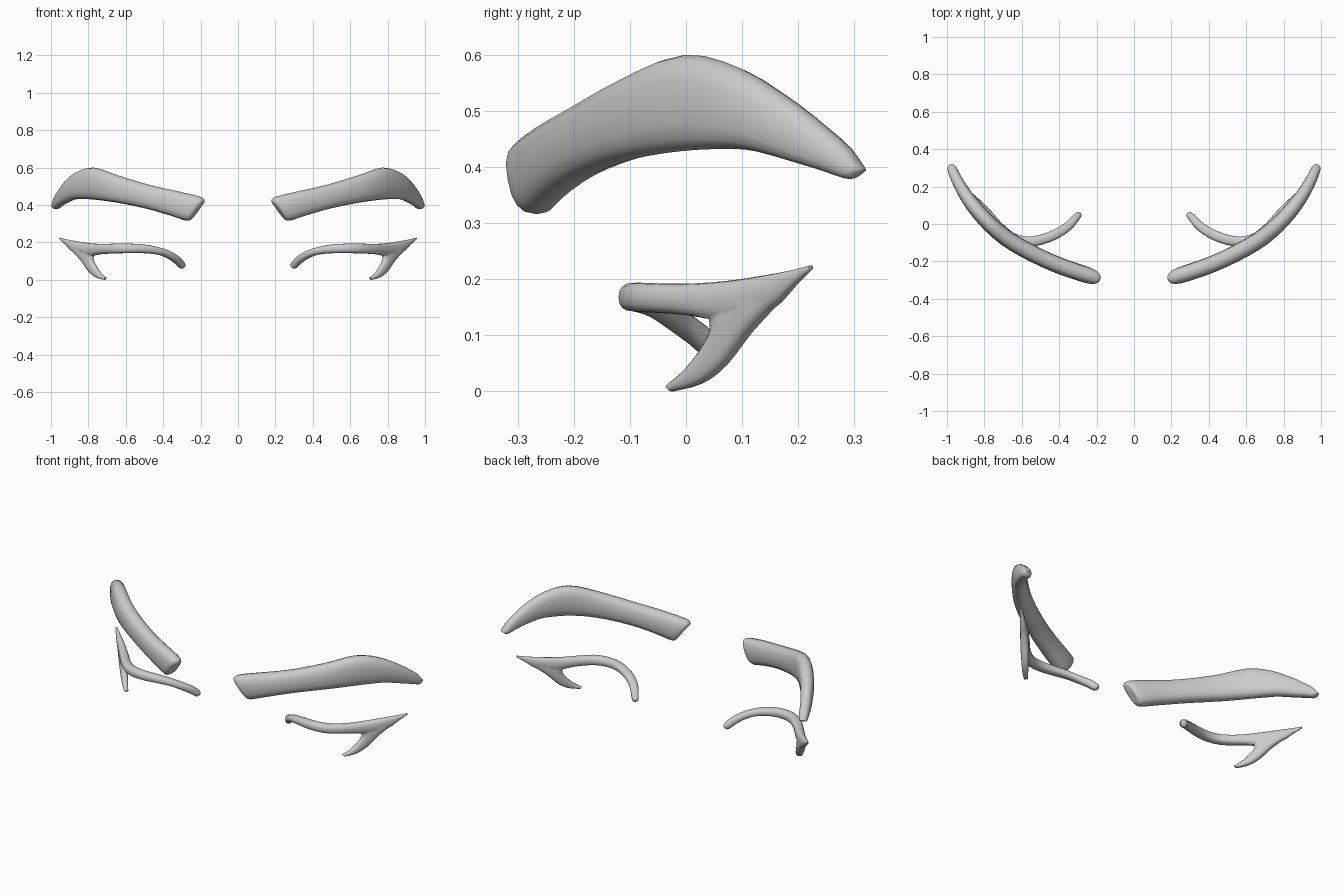
import bpy, bmesh, math
from mathutils import Vector

if "Cube" in bpy.data.objects:
    bpy.data.objects.remove(bpy.data.objects["Cube"])

# plan-view curves (x, y) that the parts follow
BROW_PATH = [(0.15, -0.305), (0.22, -0.283), (0.4, -0.222), (0.55, -0.154), (0.68, -0.078),
             (0.78, 0.008), (0.88, 0.125), (0.94, 0.222), (0.98, 0.31), (1.0, 0.355)]
LASH_PATH = [(0.27, 0.075), (0.3, 0.045), (0.35, -0.01), (0.42, -0.055), (0.5, -0.085), (0.57, -0.094),
             (0.65, -0.075), (0.72, -0.018), (0.78, 0.05), (0.85, 0.125), (0.95, 0.22), (0.97, 0.238)]


def spline(a, b, c, d, t):
    return [0.5 * (2 * q + (r - p) * t + (2 * p - 5 * q + 4 * r - s) * t * t
            + (3 * q - p - 3 * r + s) * t ** 3) for p, q, r, s in zip(a, b, c, d)]


def path_y(path, x):
    n = len(path)
    i = 0
    while i < n - 2 and path[i + 1][0] < x:
        i += 1
    slope = lambda k: ((path[min(k + 1, n - 1)][1] - path[max(k - 1, 0)][1])
                       / (path[min(k + 1, n - 1)][0] - path[max(k - 1, 0)][0]))
    (x0, y0), (x1, y1) = path[i], path[i + 1]
    h = x1 - x0
    t = (x - x0) / h
    return ((2 * t**3 - 3 * t**2 + 1) * y0 + (t**3 - 2 * t**2 + t) * h * slope(i)
            + (3 * t**2 - 2 * t**3) * y1 + (t**3 - t**2) * h * slope(i + 1))


def strand(name, path, sections, steps=3, sides=16, power=0.8):
    """Loft rounded sections (x_top, z_top, x_bottom, z_bottom, thickness) along a plan curve."""
    n = len(sections)
    rows = []
    for i in range(n - 1):
        quad = [sections[max(0, min(n - 1, i + k))] for k in (-1, 0, 1, 2)]
        rows += [spline(*quad, s / steps) for s in range(steps)]
    rows.append(sections[-1])
    bm = bmesh.new()
    rings = []
    for xt, zt, xb, zb, th in rows:
        ring = []
        for k in range(sides):
            a = math.tau * k / sides
            c, s = math.cos(a), math.sin(a)
            u = 0.5 + 0.5 * math.copysign(abs(c) ** power, c)
            v = 0.5 * th * math.copysign(abs(s) ** power, s)
            x, z = xb + (xt - xb) * u, zb + (zt - zb) * u
            y = path_y(path, x)
            d = path_y(path, x + 0.01) - path_y(path, x - 0.01)
            nrm = Vector((d, -0.02, 0)).normalized()
            ring.append(bm.verts.new(Vector((x, y, z)) + nrm * v))
        rings.append(ring)
    for r, q in zip(rings, rings[1:]):
        for k in range(sides):
            j = (k + 1) % sides
            bm.faces.new((r[k], r[j], q[j], q[k]))
    bm.faces.new(rings[0])
    bm.faces.new(rings[-1])
    bmesh.ops.recalc_face_normals(bm, faces=bm.faces)
    mesh = bpy.data.meshes.new(name)
    bm.to_mesh(mesh)
    bm.free()
    ob = bpy.data.objects.new(name, mesh)
    bpy.context.collection.objects.link(ob)
    return ob


def finish(ob):
    bpy.ops.object.select_all(action='DESELECT')
    ob.select_set(True)
    bpy.context.view_layer.objects.active = ob
    bpy.ops.object.shade_smooth_by_angle(angle=math.radians(60))
    ob.modifiers.new("mirror", 'MIRROR').use_mirror_merge = False


# eyebrows
brow = strand("eyebrows", BROW_PATH, [
    (0.18, 0.418, 0.235, 0.35, 0.035),
    (0.184, 0.434, 0.248, 0.328, 0.068),
    (0.215, 0.448, 0.275, 0.316, 0.085),
    (0.32, 0.473, 0.36, 0.343, 0.088),
    (0.47, 0.507, 0.5, 0.383, 0.088),
    (0.64, 0.558, 0.65, 0.413, 0.088),
    (0.77, 0.6, 0.76, 0.428, 0.085),
    (0.86, 0.575, 0.83, 0.432, 0.08),
    (0.925, 0.515, 0.88, 0.428, 0.07),
    (0.965, 0.45, 0.94, 0.4, 0.058),
    (0.98, 0.408, 0.968, 0.38, 0.048),
    (0.984, 0.396, 0.975, 0.38, 0.025)])
finish(brow)

# upper eyelash line with its outer wing
lash = strand("eyelashes", LASH_PATH, [
    (0.286, 0.075, 0.296, 0.062, 0.02),
    (0.291, 0.092, 0.308, 0.062, 0.036),
    (0.33, 0.132, 0.345, 0.097, 0.046),
    (0.4, 0.167, 0.41, 0.13, 0.052),
    (0.5, 0.189, 0.5, 0.142, 0.054),
    (0.62, 0.194, 0.62, 0.142, 0.054),
    (0.73, 0.192, 0.73, 0.137, 0.052),
    (0.8, 0.197, 0.805, 0.125, 0.048),
    (0.865, 0.207, 0.875, 0.145, 0.038),
    (0.915, 0.216, 0.918, 0.185, 0.024),
    (0.953, 0.225, 0.953, 0.217, 0.01)])

# lower spur branching off the wing
spur = strand("eyelash_spur", LASH_PATH, [
    (0.706, 0.012, 0.714, 0.0, 0.02),
    (0.732, 0.033, 0.758, 0.013, 0.032),
    (0.757, 0.067, 0.797, 0.047, 0.04),
    (0.777, 0.108, 0.838, 0.105, 0.044),
    (0.775, 0.145, 0.885, 0.155, 0.042),
    (0.81, 0.175, 0.905, 0.178, 0.03)])
union = lash.modifiers.new("union", 'BOOLEAN')
union.operation = 'UNION'
union.solver = 'EXACT'
union.object = spur
bpy.context.view_layer.objects.active = lash
bpy.ops.object.modifier_apply(modifier="union")
bpy.data.objects.remove(spur)
finish(lash)
